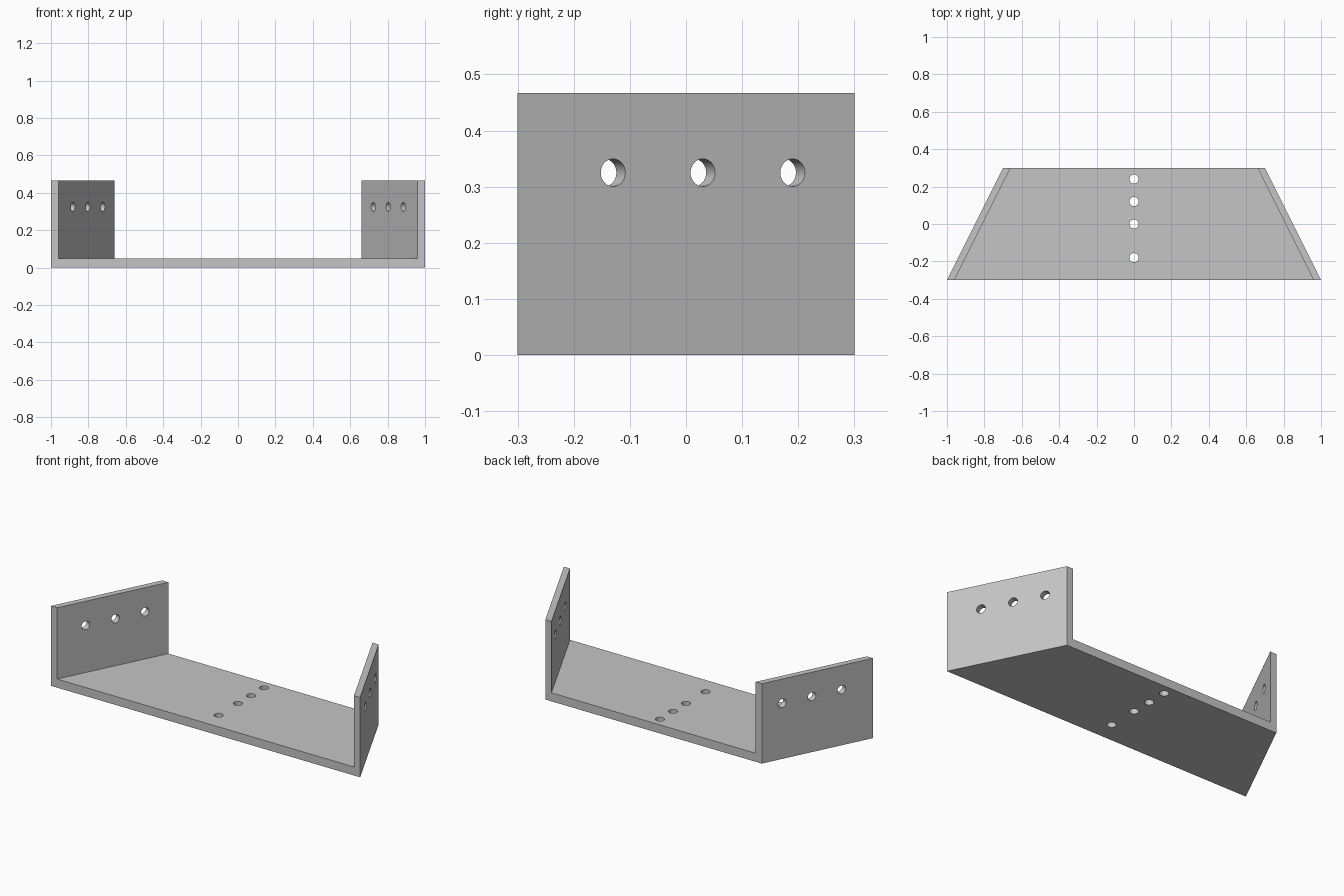
import bpy, bmesh, math
from mathutils import Matrix, Vector

cube = bpy.data.objects.get("Cube")
if cube:
    bpy.data.objects.remove(cube, do_unlink=True)

HALF_DEPTH, HEIGHT, FLOOR, WALL = 0.30, 0.467, 0.05, 0.04
FRONT, BACK = 1.0, 0.70          # half widths
HOLE_R = 0.0245

grey = bpy.data.materials.new("plain grey")
grey.use_nodes = True
colour = (0.56, 0.56, 0.56, 1)
grey.diffuse_color = colour
grey.node_tree.nodes["Principled BSDF"].inputs["Base Color"].default_value = colour


def make_object(name, bm):
    bmesh.ops.recalc_face_normals(bm, faces=bm.faces)
    mesh = bpy.data.meshes.new(name)
    bm.to_mesh(mesh)
    bm.free()
    ob = bpy.data.objects.new(name, mesh)
    bpy.context.collection.objects.link(ob)
    return ob


def add_hole(bm, centre, axis):
    turn = Vector(axis).to_track_quat('Z', 'Y').to_matrix().to_4x4()
    bmesh.ops.create_cone(bm, cap_ends=True, segments=48, radius1=HOLE_R,
                          radius2=HOLE_R, depth=0.2,
                          matrix=Matrix.Translation(centre) @ turn)


# U-shaped bracket: one profile extruded front to back, narrowing to the back
def u_profile(w):
    half = [(w, 0), (w, HEIGHT), (w - WALL, HEIGHT), (w - WALL, FLOOR)]
    return half + [(-x, z) for x, z in reversed(half)]


bm = bmesh.new()
front = [bm.verts.new((x, -HALF_DEPTH, z)) for x, z in u_profile(FRONT)]
back = [bm.verts.new((x, HALF_DEPTH, z)) for x, z in u_profile(BACK)]
bm.faces.new(front)
bm.faces.new(back)
for i in range(len(front)):
    j = (i + 1) % len(front)
    bm.faces.new((front[i], front[j], back[j], back[i]))
bracket = make_object("bracket", bm)
bracket.data.materials.append(grey)

# Screw holes: a row down the floor, three square through each slanted wall
bm = bmesh.new()
for y in (-0.18, 0, 0.12, 0.24):
    add_hole(bm, (0, y, FLOOR / 2), (0, 0, 1))
slope = (FRONT - BACK) / (2 * HALF_DEPTH)
for side in (-1, 1):
    for y in (-0.13, 0.03, 0.19):
        x = (FRONT + BACK) / 2 - slope * y
        add_hole(bm, (side * x, y, 0.325), (side, slope, 0))
cutter = make_object("hole_cutter", bm)
cutter.data.materials.append(grey)
cutter.hide_render = True

cut = bracket.modifiers.new("holes", 'BOOLEAN')
cut.operation, cut.solver, cut.object = 'DIFFERENCE', 'EXACT', cutter
bpy.ops.object.select_all(action='DESELECT')
bpy.context.view_layer.objects.active = bracket
bracket.select_set(True)
bpy.ops.object.modifier_apply(modifier=cut.name)
bpy.data.objects.remove(cutter, do_unlink=True)
bpy.ops.object.shade_smooth_by_angle(angle=math.radians(30))
